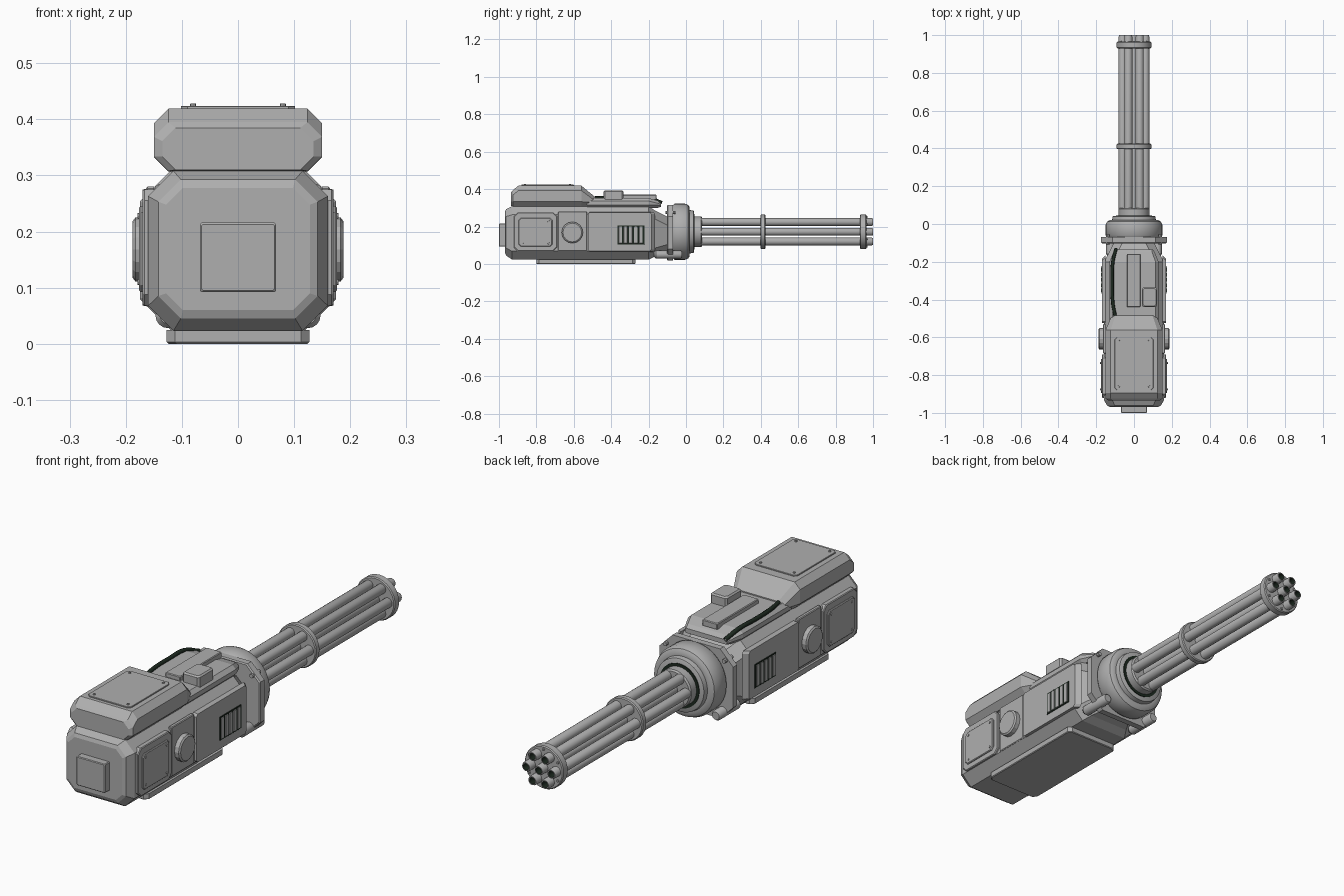
import bpy, bmesh, math
from mathutils import Vector

cube = bpy.data.objects.get("Cube")
if cube:
    bpy.data.objects.remove(cube, do_unlink=True)


def material(name, rgb):
    m = bpy.data.materials.new(name)
    m.use_nodes = True
    m.diffuse_color = (*rgb, 1)
    bsdf = next(n for n in m.node_tree.nodes if n.type == 'BSDF_PRINCIPLED')
    bsdf.inputs["Base Color"].default_value = (*rgb, 1)
    bsdf.inputs["Roughness"].default_value = 0.6
    return m


GREY = material("metal_grey", (0.43, 0.43, 0.43))
DARK = material("dark_rubber", (0.012, 0.022, 0.014))
AXIS_Z = 0.172  # height of the barrel axis


def place(axis, t, u, v):
    return {'x': Vector((t, u, v)), 'y': Vector((u, t, v)), 'z': Vector((u, v, t))}[axis]


def skin(name, rings, mat, dark_from=None, smooth=False):
    """Join rings of points into a closed solid; rings after dark_from are dark."""
    bm = bmesh.new()
    loops = [[bm.verts.new(p) for p in ring] for ring in rings]
    n = len(loops[0])
    for k, (a, b) in enumerate(zip(loops, loops[1:])):
        for i in range(n):
            j = (i + 1) % n
            f = bm.faces.new((a[i], a[j], b[j], b[i]))
            f.material_index = int(dark_from is not None and k >= dark_from)
    bm.faces.new(loops[0])
    bm.faces.new(loops[-1]).material_index = int(dark_from is not None)
    bmesh.ops.recalc_face_normals(bm, faces=bm.faces)
    me = bpy.data.meshes.new(name)
    bm.to_mesh(me)
    bm.free()
    me.materials.append(mat)
    if dark_from is not None:
        me.materials.append(DARK)
    ob = bpy.data.objects.new(name, me)
    bpy.context.collection.objects.link(ob)
    if smooth:
        bpy.ops.object.select_all(action='DESELECT')
        ob.select_set(True)
        bpy.context.view_layer.objects.active = ob
        bpy.ops.object.shade_smooth_by_angle(angle=math.radians(35))
    return ob


def loft(name, axis, sections, mat=GREY):
    """Sections are (t, u0, u1, v0, v1, chamfer): octagons along the axis."""
    rings = []
    for t, u0, u1, v0, v1, c in sections:
        pts = [(u0 + c, v0), (u1 - c, v0), (u1, v0 + c), (u1, v1 - c),
               (u1 - c, v1), (u0 + c, v1), (u0, v1 - c), (u0, v0 + c)]
        rings.append([place(axis, t, u, v) for u, v in pts])
    return skin(name, rings, mat)


def slab(name, axis, t0, t1, u0, u1, v0, v1, c=0.003, b=0.003, mat=GREY):
    """Plate with chamfered corners and a bevelled outer face at t1."""
    s = math.copysign(b, t1 - t0)
    return loft(name, axis, [(t0, u0, u1, v0, v1, c), (t1 - s, u0, u1, v0, v1, c),
                             (t1, u0 + b, u1 - b, v0 + b, v1 - b, c)], mat)


def lathe(name, axis, cu, cv, profile, n=32, mat=GREY, dark_from=None, smooth=True):
    """Profile is (t, radius) along the axis."""
    rings = [[place(axis, t, cu + r * math.cos(math.tau * i / n),
                    cv + r * math.sin(math.tau * i / n)) for i in range(n)]
             for t, r in profile]
    return skin(name, rings, mat, dark_from, smooth)


# Main housing
loft("main_housing", 'y', [
    (-0.968, -0.128, 0.128, 0.06, 0.278, 0.03),
    (-0.962, -0.142, 0.142, 0.045, 0.293, 0.04),
    (-0.93, -0.16, 0.16, 0.023, 0.308, 0.045),
    (-0.2, -0.16, 0.16, 0.023, 0.308, 0.045),
    (-0.165, -0.14, 0.14, 0.04, 0.285, 0.045),
    (-0.095, -0.105, 0.105, 0.06, 0.25, 0.045)])
slab("rear_block", 'y', -0.965, -1.0, -0.068, 0.068, 0.092, 0.216)
slab("bottom_plate", 'z', 0.025, 0.0, -0.127, 0.127, -0.8, -0.27, 0.015)

# Top cover box
loft("top_box", 'y', [
    (-0.935, -0.135, 0.135, 0.31, 0.385, 0.024),
    (-0.925, -0.15, 0.15, 0.308, 0.395, 0.026),
    (-0.895, -0.15, 0.15, 0.307, 0.419, 0.026),
    (-0.56, -0.15, 0.15, 0.307, 0.419, 0.026),
    (-0.485, -0.118, 0.118, 0.307, 0.357, 0.02)])
slab("top_box_lid", 'z', 0.417, 0.424, -0.102, 0.102, -0.88, -0.6, 0.012, 0.001)
for x in (-0.08, 0.08):
    for y in (-0.86, -0.62):
        lathe("lid_bolt", 'z', x, y, [(0.42, 0.006), (0.428, 0.005)], 8)

# Low deck in front of the box
loft("deck", 'y', [
    (-0.53, -0.13, 0.13, 0.3, 0.352, 0.016),
    (-0.2, -0.13, 0.13, 0.3, 0.352, 0.016),
    (-0.15, -0.11, 0.11, 0.3, 0.338, 0.014),
    (-0.135, -0.1, 0.1, 0.305, 0.325, 0.006)])
slab("deck_bar", 'z', 0.345, 0.37, -0.038, 0.034, -0.44, -0.158)
slab("deck_block", 'z', 0.345, 0.393, 0.042, 0.122, -0.44, -0.335, 0.008, 0.006)

# Cable
cu = bpy.data.curves.new("cable", 'CURVE')
cu.dimensions = '3D'
cu.bevel_depth = 0.009
cu.bevel_resolution = 2
cu.materials.append(DARK)
path = [(-0.1, -0.485, 0.353), (-0.112, -0.42, 0.355), (-0.116, -0.3, 0.355),
        (-0.112, -0.2, 0.354), (-0.095, -0.13, 0.328)]
sp = cu.splines.new('BEZIER')
sp.bezier_points.add(len(path) - 1)
for bp, co in zip(sp.bezier_points, path):
    bp.co = co
    bp.handle_left_type = bp.handle_right_type = 'AUTO'
bpy.context.collection.objects.link(bpy.data.objects.new("cable", cu))

# Both flanks
for side, s in (("left", 1), ("right", -1)):
    slab(side + "_rear_panel", 'x', s * 0.15, s * 0.17, -0.92, -0.69, 0.068, 0.275, 0.02)
    slab(side + "_rear_hatch", 'x', s * 0.165, s * 0.176, -0.895, -0.715, 0.092, 0.246, 0.012)
    for y in (-0.875, -0.735):
        for z in (0.11, 0.228):
            lathe(side + "_hatch_bolt", 'x', y, z, [(s * 0.17, 0.006), (s * 0.179, 0.005)], 8)
    slab(side + "_middle_panel", 'x', s * 0.15, s * 0.164, -0.685, -0.53, 0.068, 0.28)
    lathe(side + "_round_cap", 'x', -0.608, AXIS_Z - 0.004,
          [(s * 0.155, 0.057), (s * 0.183, 0.057), (s * 0.188, 0.05)], 16, smooth=False)
    loft(side + "_front_panel", 'x', [(s * 0.15, -0.525, -0.165, 0.065, 0.278, 0.01),
                                      (s * 0.17, -0.525, -0.185, 0.068, 0.275, 0.01)])
    # Vent with upright slats in a frame
    slab(side + "_vent", 'x', s * 0.165, s * 0.172, -0.367, -0.222, 0.104, 0.206, 0.001, 0.001, DARK)
    for i in range(5):
        y = -0.3605 + i * 0.0275
        slab(side + "_vent_slat", 'x', s * 0.168, s * 0.1745, y, y + 0.019, 0.11, 0.2, 0.001, 0.001)
    # Lower cylinder and flange bolts
    lathe(side + "_lower_cylinder", 'y', s * 0.125, 0.05,
          [(-0.17, 0.014), (-0.16, 0.022), (-0.03, 0.022), (-0.022, 0.017)], 16)
    lathe(side + "_flange_bolt", 'y', s * 0.14, 0.275, [(-0.11, 0.009), (-0.055, 0.009)], 8)

# Flange and rotor housing
loft("flange", 'y', [(-0.102, -0.17, 0.17, 0.022, 0.312, 0.06),
                     (-0.097, -0.175, 0.175, 0.018, 0.316, 0.062),
                     (-0.07, -0.175, 0.175, 0.018, 0.316, 0.062)])
lathe("rotor_housing", 'y', 0, AXIS_Z, [
    (-0.09, 0.13), (-0.07, 0.143), (-0.06, 0.15), (-0.005, 0.15), (0.012, 0.143),
    (0.02, 0.13), (0.02, 0.116), (0.04, 0.113), (0.043, 0.108)], 40)
lathe("rotor_gap", 'y', 0, AXIS_Z, [(0.03, 0.094), (0.046, 0.094)], 40, DARK)
lathe("barrel_hub", 'y', 0, AXIS_Z, [(0.03, 0.082), (0.08, 0.082), (0.086, 0.076)], 32)

# Barrel cluster: one in the centre and six around it
spots = [(0, 0)] + [(0.06 * math.cos(k * math.pi / 3), 0.06 * math.sin(k * math.pi / 3))
                    for k in range(6)]
for x, z in spots:
    lathe("barrel", 'y', x, AXIS_Z + z, [
        (0.07, 0.021), (0.993, 0.021), (1.0, 0.018), (1.0, 0.014), (0.97, 0.014)],
        16, dark_from=3)

# Barrel clamps with small bolts
for y0, y1 in ((0.397, 0.425), (0.93, 0.965)):
    lathe("barrel_clamp", 'y', 0, AXIS_Z, [
        (y0, 0.088), (y0 + 0.004, 0.092), (y1 - 0.004, 0.092), (y1, 0.088)], 32)
for k in range(6):
    a = (k + 0.5) * math.pi / 3
    lathe("clamp_bolt", 'y', 0.078 * math.cos(a), AXIS_Z + 0.078 * math.sin(a),
          [(0.96, 0.006), (0.97, 0.005)], 8)
